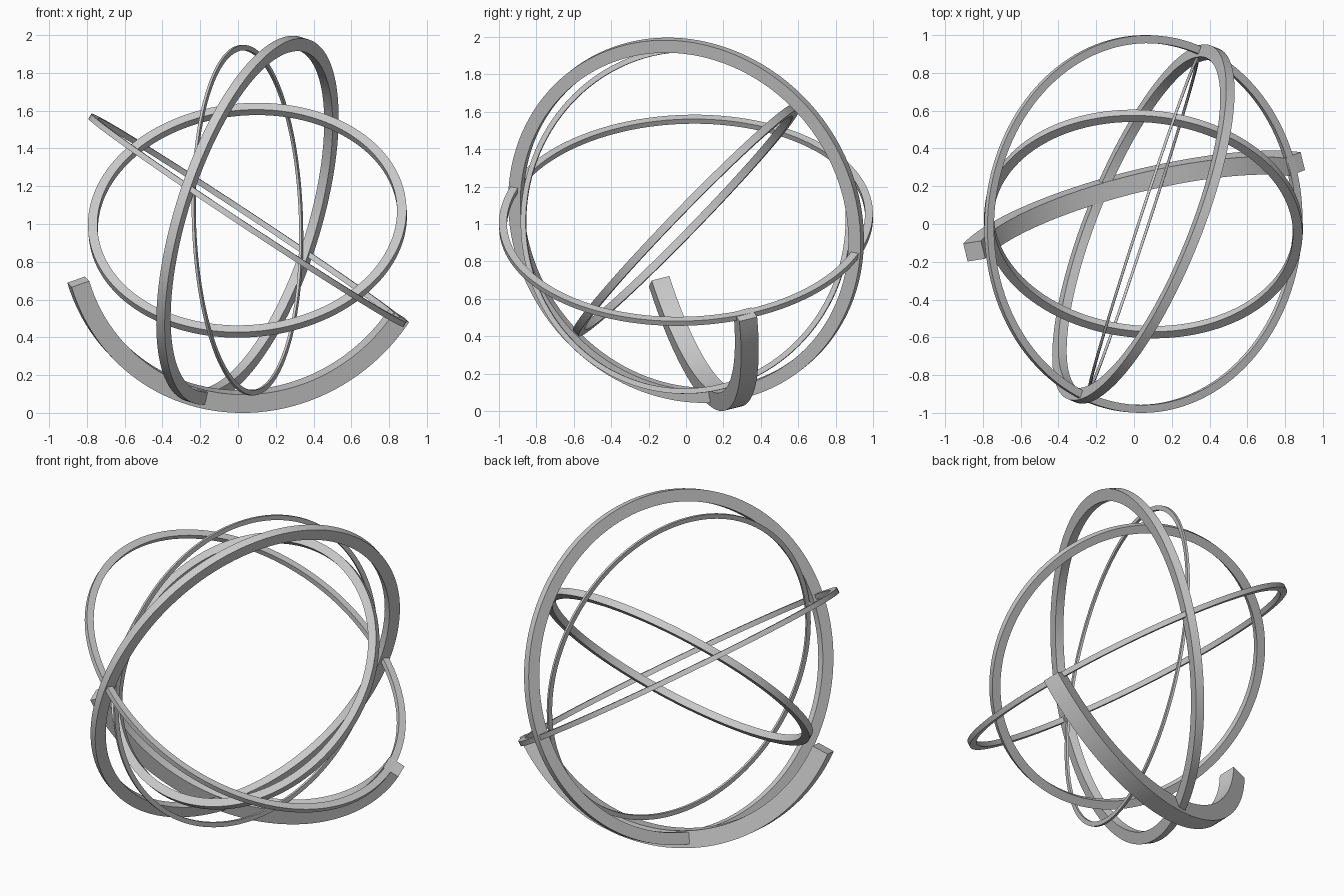
import bpy, bmesh, math
from mathutils import Vector

if "Cube" in bpy.data.objects:
    bpy.data.objects.remove(bpy.data.objects["Cube"])


def band(name, centre, normal, outer, radial, width, start=None, end=None, segs=128):
    """Rectangular-section ring, or an arc running from start to end."""
    n = Vector(normal).normalized()
    c = Vector(centre)
    closed = start is None
    u = n.orthogonal() if closed else Vector(start)
    u = (u - n * u.dot(n)).normalized()
    v = n.cross(u)
    sweep = 2 * math.pi
    if not closed:
        e = Vector(end)
        e = (e - n * e.dot(n)).normalized()
        sweep = math.atan2(e.dot(v), e.dot(u))
    section = [(outer, -width / 2), (outer, width / 2),
               (outer - radial, width / 2), (outer - radial, -width / 2)]
    bm = bmesh.new()
    loops = []
    for i in range(segs if closed else segs + 1):
        a = sweep * i / segs
        d = u * math.cos(a) + v * math.sin(a)
        loops.append([bm.verts.new(c + d * r + n * h) for r, h in section])
    for i in range(segs):
        p, q = loops[i], loops[(i + 1) % len(loops)]
        for k in range(4):
            m = (k + 1) % 4
            bm.faces.new((p[k], p[m], q[m], q[k]))
    if not closed:
        bm.faces.new(loops[0])
        bm.faces.new(loops[-1])
    bmesh.ops.recalc_face_normals(bm, faces=bm.faces)
    mesh = bpy.data.meshes.new(name)
    bm.to_mesh(mesh)
    bm.free()
    ob = bpy.data.objects.new(name, mesh)
    bpy.context.collection.objects.link(ob)
    bpy.ops.object.select_all(action='DESELECT')
    ob.select_set(True)
    bpy.context.view_layer.objects.active = ob
    bpy.ops.object.shade_smooth_by_angle(angle=math.radians(30))
    return ob


C = (0.05, 0, 1.02)

# Four full rings around a shared centre
band("meridian_ring", C, (0.89, -0.36, -0.28), 1.01, 0.07, 0.05)
band("horizon_ring", C, (0.55, -0.03, 0.832), 1.0, 0.042, 0.03)
band("tilted_inner_ring", C, (-0.065, -0.715, 0.695), 0.845, 0.05, 0.042)
band("thin_upright_ring", C, (0.95, -0.31, 0.028), 0.928, 0.028, 0.014)

# Heavy open arc that cradles the rings from below
band("base_arc", (0.07, 0, 1.012), (0.231, -0.943, -0.238), 1.03, 0.1, 0.1,
     start=(-0.934, -0.147, -0.325), end=(0.80, 0.324, -0.506), segs=48)
